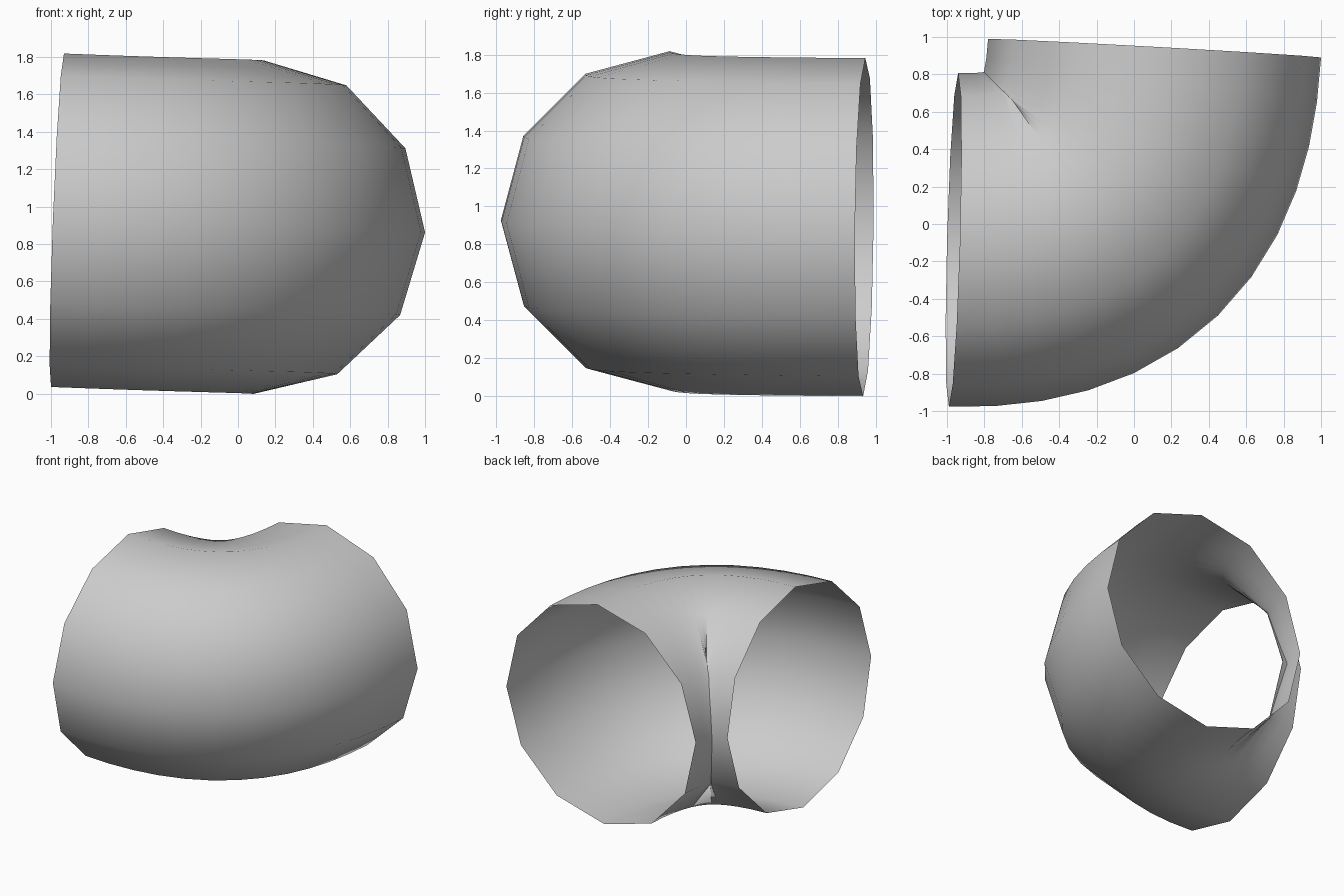
import bpy, bmesh, math
from mathutils import Vector

if "Cube" in bpy.data.objects:
    bpy.data.objects.remove(bpy.data.objects["Cube"])

RADIUS, SIDES, STEPS = 0.892, 12, 12

# centre line of the bend: start, two handles, end
P = [Vector((-0.965, -0.085, 0.927)), Vector((-0.245, -0.105, 0.899)),
     Vector((0.07, 0.22, 0.896)), Vector((0.11, 0.94, 0.89))]


def point(t):
    s = 1 - t
    return P[0]*s**3 + P[1]*3*s*s*t + P[2]*3*s*t*t + P[3]*t**3


def tangent(t):
    s = 1 - t
    return ((P[1]-P[0])*s*s + (P[2]-P[1])*2*s*t + (P[3]-P[2])*t*t).normalized()


# open twelve-sided tube swept along the centre line
bm = bmesh.new()
rings = []
for i in range(STEPS + 1):
    t = i / STEPS
    c, d = point(t), tangent(t)
    out = d.cross(Vector((0, 0, 1))).normalized()
    up = out.cross(d)
    roll = math.radians(-1.8) * t
    ring = []
    for k in range(SIDES):
        a = 2*math.pi*k/SIDES + roll
        ring.append(bm.verts.new(c + RADIUS*(out*math.cos(a) + up*math.sin(a))))
    rings.append(ring)
for r0, r1 in zip(rings, rings[1:]):
    for k in range(SIDES):
        n = (k + 1) % SIDES
        f = bm.faces.new((r0[k], r1[k], r1[n], r0[n]))
        f.smooth = True

mesh = bpy.data.meshes.new("pipe_elbow")
bm.to_mesh(mesh)
bm.free()
obj = bpy.data.objects.new("pipe_elbow", mesh)
bpy.context.collection.objects.link(obj)
